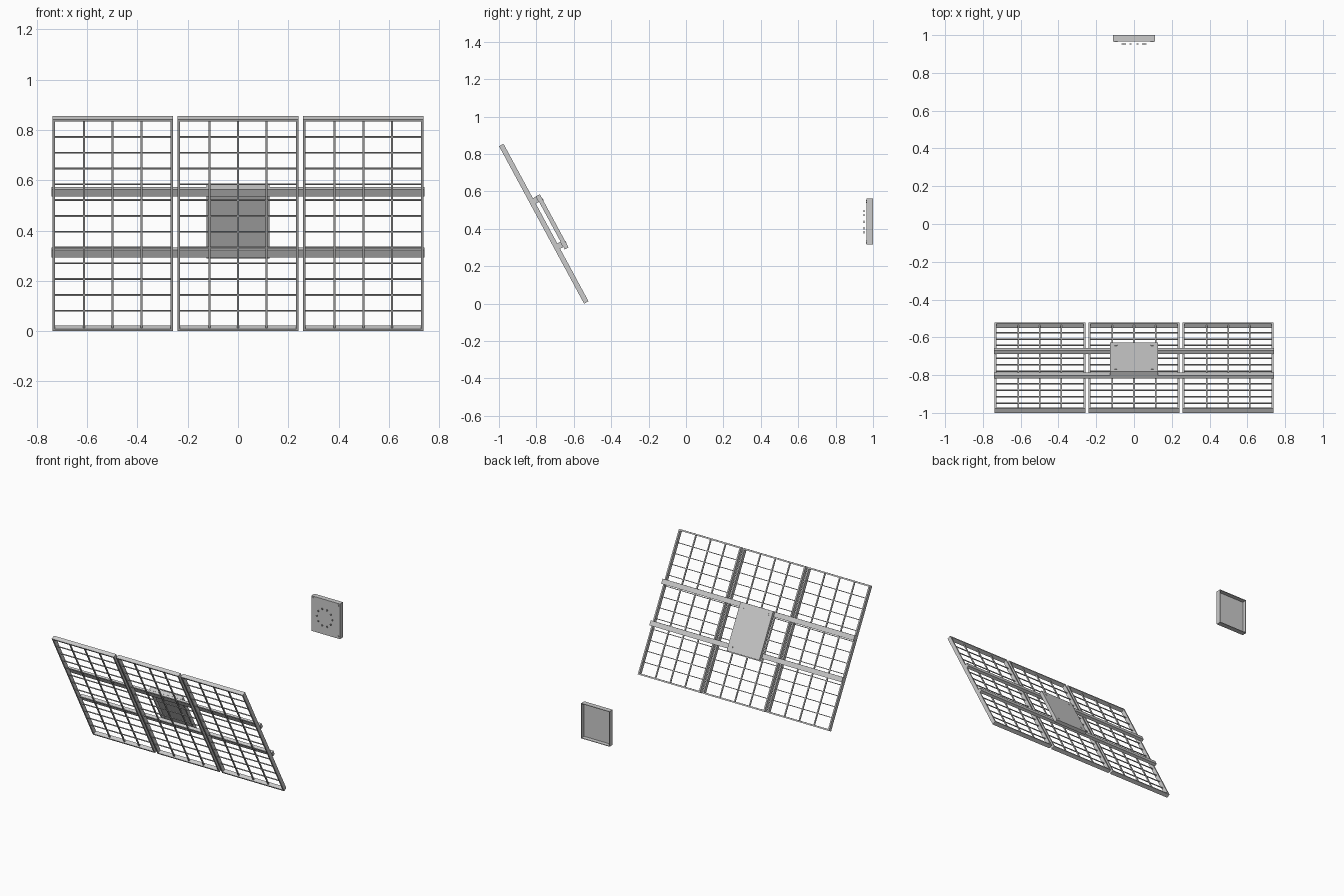
import bpy, bmesh, math
from mathutils import Matrix, Vector

if "Cube" in bpy.data.objects:
    bpy.data.objects.remove(bpy.data.objects["Cube"])

TILT = math.radians(28.36)
# Panel space: x across, y up the slope, z out of the back face
ux = Vector((1, 0, 0))
uv = Vector((0, -math.sin(TILT), math.cos(TILT)))
uw = Vector((0, math.cos(TILT), math.sin(TILT)))
SLOPE = Matrix((ux, uv, uw)).transposed().to_4x4()
SLOPE.translation = (0, -0.545, 0)
# Wall space: x across, y up, z towards the panels
WALL = Matrix(((1, 0, 0, 0), (0, 0, -1, 1), (0, 1, 0, 0), (0, 0, 0, 1)))


def box(bm, x0, x1, y0, y1, z0, z1):
    m = Matrix.Translation(((x0 + x1) / 2, (y0 + y1) / 2, (z0 + z1) / 2)) @ \
        Matrix.Diagonal((x1 - x0, y1 - y0, z1 - z0, 1))
    bmesh.ops.create_cube(bm, size=1, matrix=m)


def disc(bm, x, y, z0, z1, r, n=16):
    bmesh.ops.create_cone(bm, cap_ends=True, segments=n, radius1=r, radius2=r,
                          depth=z1 - z0,
                          matrix=Matrix.Translation((x, y, (z0 + z1) / 2)))


def frame(bm, x0, x1, y0, y1, z0, z1, t):
    """Four walls of thickness t."""
    box(bm, x0, x0 + t, y0, y1, z0, z1)
    box(bm, x1 - t, x1, y0, y1, z0, z1)
    box(bm, x0 + t, x1 - t, y0, y0 + t, z0, z1)
    box(bm, x0 + t, x1 - t, y1 - t, y1, z0, z1)


def finish(bm, name, space):
    me = bpy.data.meshes.new(name)
    bmesh.ops.transform(bm, matrix=space, verts=bm.verts)
    bmesh.ops.recalc_face_normals(bm, faces=bm.faces)
    bm.to_mesh(me)
    bm.free()
    ob = bpy.data.objects.new(name, me)
    bpy.context.collection.objects.link(ob)
    return ob


L, W, T, B = 0.957, 0.24, 0.027, 0.010   # panel length, half width, depth, border

for label, cx in (("left", -0.498), ("middle", 0), ("right", 0.498)):
    # Panel border
    bm = bmesh.new()
    frame(bm, cx - W, cx + W, 0, L, 0, T, B)
    finish(bm, label + "_panel_frame", SLOPE)
    # Grid of bars at mid depth inside the border
    bm = bmesh.new()
    for i in (-1, 0, 1):
        x = cx + i * 0.114
        box(bm, x - 0.004, x + 0.004, B, L - B, 0.008, 0.016)
    for i in range(12):
        y = L / 2 + (i - 5.5) * 0.0714
        box(bm, cx - W + B, cx + W - B, y - 0.0025, y + 0.0025, 0.009, 0.015)
    finish(bm, label + "_panel_grid", SLOPE)

# Cross rails behind the panels
for label, y0 in (("lower", 0.319), ("upper", 0.593)):
    bm = bmesh.new()
    box(bm, -0.742, 0.742, y0, y0 + 0.033, T, 0.047)
    finish(bm, label + "_rail", SLOPE)


def tray(name, space, hx, y0, y1, z0, z1, wall, sheet, inset):
    """Shallow tray with a plate on its z1 side and a bolt at each corner."""
    bm = bmesh.new()
    frame(bm, -hx, hx, y0, y1, z0, z1 - sheet, wall)
    box(bm, -hx, hx, y0, y1, z1 - sheet, z1)
    finish(bm, name, space)
    bm = bmesh.new()
    for x in (-hx + inset, hx - inset):
        for y in (y0 + inset, y1 - inset):
            disc(bm, x, y, z1, z1 + 0.002, 0.008)
    finish(bm, name + "_bolts", space)


tray("mounting_tray", SLOPE, 0.126, 0.304, 0.627, 0.047, 0.070, 0.010, 0.005, 0.030)
tray("wall_tray", WALL, 0.110, 0.316, 0.561, 0, 0.035, 0.004, 0.006, 0.015)

# Ring of small studs in front of the wall tray
bm = bmesh.new()
for i in range(10):
    a = math.tau * i / 10
    disc(bm, 0.06 * math.cos(a), 0.4385 + 0.06 * math.sin(a), 0.045, 0.050, 0.006, 12)
finish(bm, "stud_ring", WALL)
